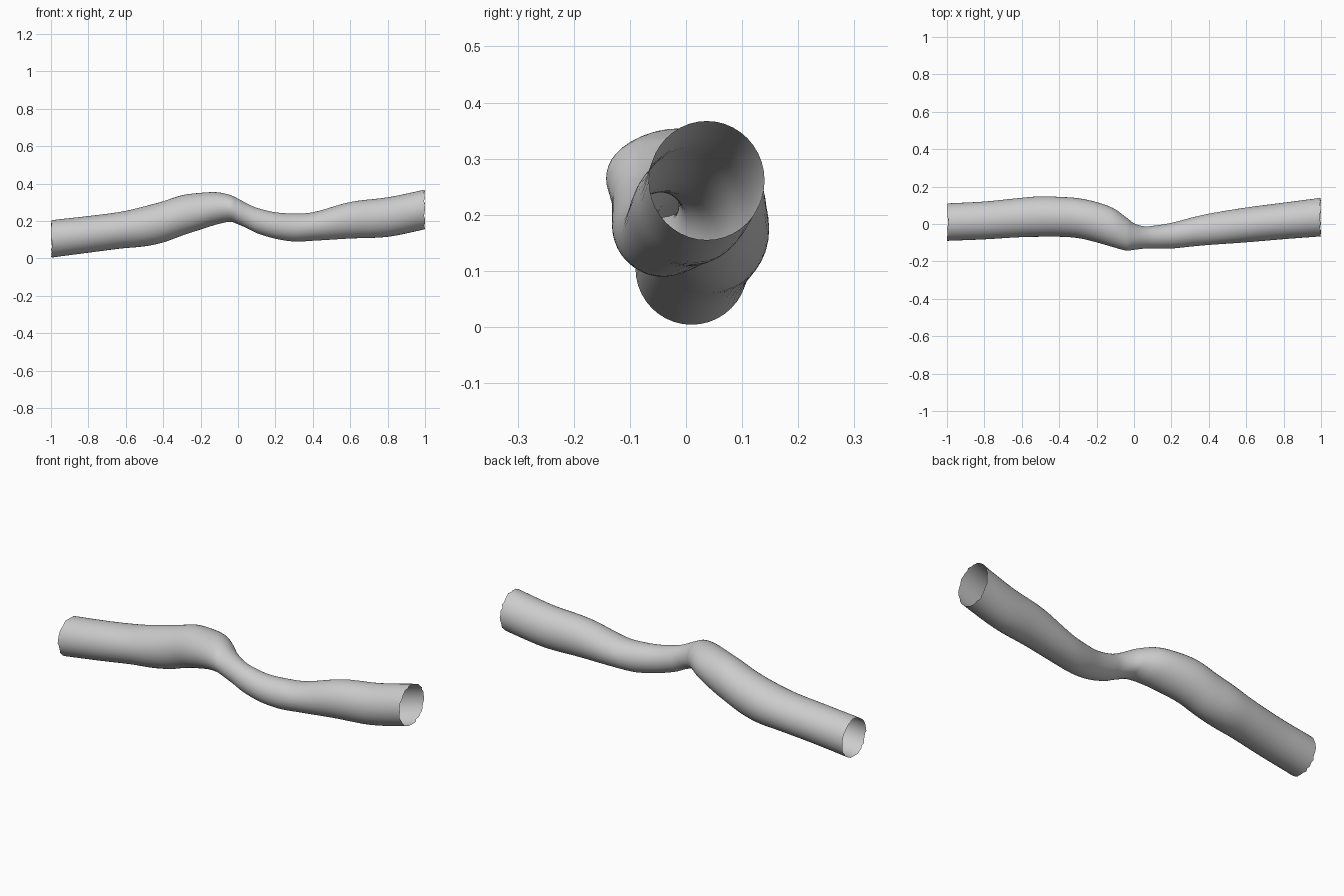
import bpy, bmesh, math, random

if "Cube" in bpy.data.objects:
    bpy.data.objects.remove(bpy.data.objects["Cube"])

random.seed(4)
SIDES, STEPS = 40, 5

# Cross-sections along the tube: x, back y, front y, top z, bottom z
STATIONS = [
    (-1.00, .110, -.090, .204, .004), (-.80, .120, -.082, .226, .030),
    (-.62, .138, -.071, .250, .053), (-.50, .148, -.068, .278, .064),
    (-.40, .145, -.068, .305, .085), (-.30, .138, -.075, .337, .121),
    (-.20, .117, -.098, .350, .154), (-.11, .084, -.124, .353, .182),
    (-.04, .034, -.142, .338, .195), (.00, .004, -.138, .319, .182),
    (.05, -.012, -.132, .292, .160), (.10, -.010, -.132, .270, .135),
    (.20, .006, -.131, .246, .105), (.30, .032, -.121, .240, .090),
    (.40, .055, -.112, .246, .094), (.60, .088, -.098, .301, .106),
    (.80, .114, -.081, .326, .115), (1.00, .140, -.066, .367, .155),
]


def spline(x):
    """Smooth Hermite interpolation of the section limits at x."""
    n = len(STATIONS)
    i = max(k for k in range(n - 1) if STATIONS[k][0] <= x)
    a, b = STATIONS[i], STATIONS[i + 1]
    p, q = STATIONS[max(i - 1, 0)], STATIONS[min(i + 2, n - 1)]
    h = b[0] - a[0]
    t = (x - a[0]) / h
    out = []
    for c in range(1, 5):
        m0 = (b[c] - p[c]) / (b[0] - p[0]) * h
        m1 = (q[c] - a[c]) / (q[0] - a[0]) * h
        out.append((2*t**3 - 3*t**2 + 1) * a[c] + (t**3 - 2*t**2 + t) * m0
                   + (3*t**2 - 2*t**3) * b[c] + (t**3 - t**2) * m1)
    return out


# Ring positions, several per section interval
xs = [a[0] + (b[0] - a[0]) * k / STEPS
      for a, b in zip(STATIONS, STATIONS[1:]) for k in range(STEPS)] + [1.0]

# Hollow, open-ended tube wall
bm = bmesh.new()
rings = []
for r, x in enumerate(xs):
    back, front, top, bottom = spline(x)
    ring = []
    for s in range(SIDES):
        a = 2 * math.pi * s / SIDES
        # Slightly ragged rims
        rag = random.uniform(0, .008) if r in (0, len(xs) - 1) and s % 4 else 0
        ring.append(bm.verts.new((x - math.copysign(rag, x),
                                  (back + front) / 2 + (back - front) / 2 * math.cos(a),
                                  (top + bottom) / 2 + (top - bottom) / 2 * math.sin(a))))
    rings.append(ring)
for r0, r1 in zip(rings, rings[1:]):
    for s in range(SIDES):
        t = (s + 1) % SIDES
        f = bm.faces.new((r0[s], r1[s], r1[t], r0[t]))
        f.smooth = True
bm.normal_update()
# Make the wall face outwards
mid = rings[2][0]
if mid.normal.y < 0:
    bmesh.ops.reverse_faces(bm, faces=bm.faces[:])

mesh = bpy.data.meshes.new("tube_wall")
bm.to_mesh(mesh)
bm.free()
tube = bpy.data.objects.new("tube_wall", mesh)
bpy.context.collection.objects.link(tube)

grey = bpy.data.materials.new("light grey")
grey.diffuse_color = (.6, .6, .6, 1)
grey.use_nodes = True
grey.node_tree.nodes["Principled BSDF"].inputs["Base Color"].default_value = grey.diffuse_color
mesh.materials.append(grey)
